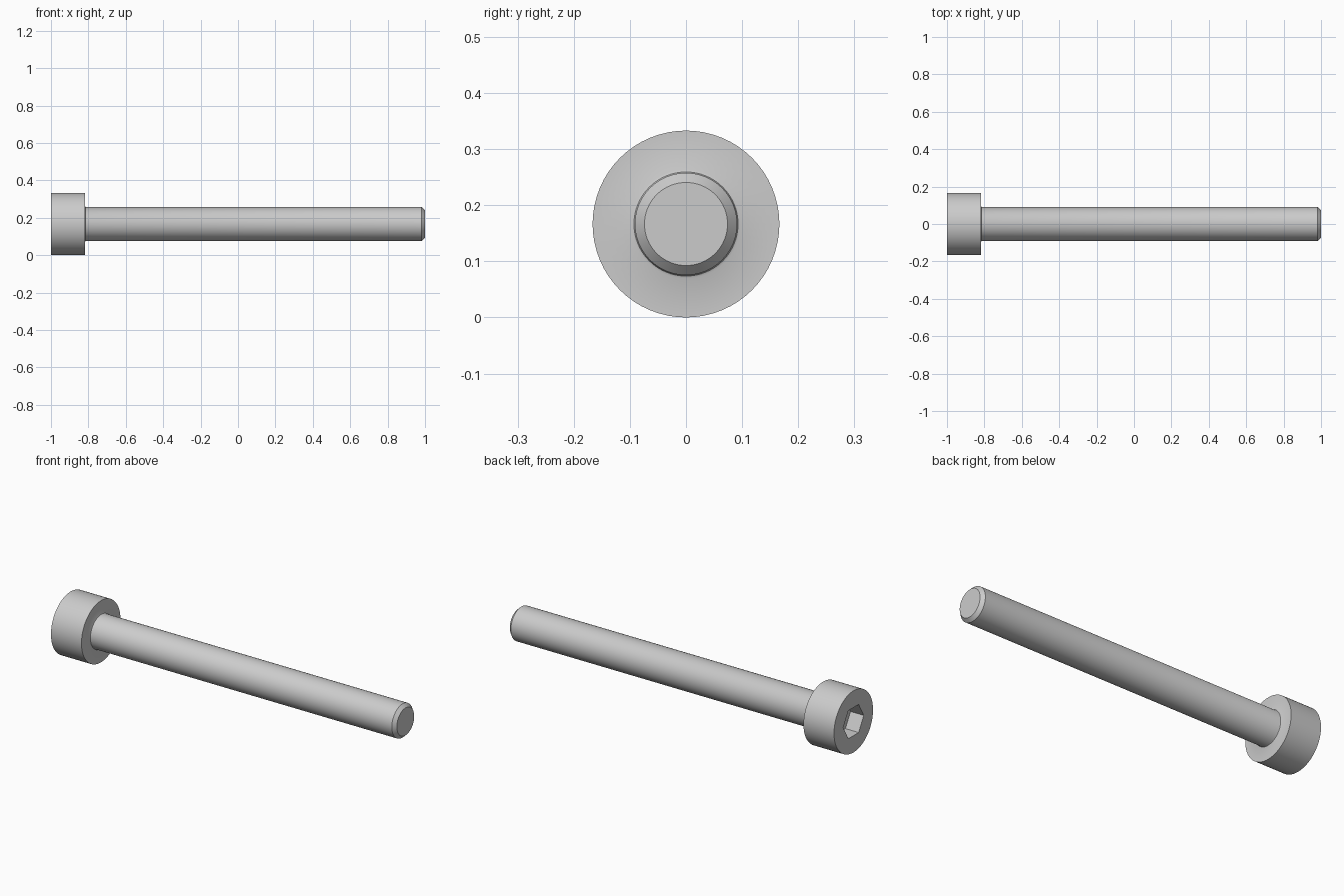
import bpy
import bmesh
from math import pi, radians
from mathutils import Matrix, Vector

if "Cube" in bpy.data.objects:
    bpy.data.objects.remove(bpy.data.objects["Cube"], do_unlink=True)

HEAD_R, SHANK_R, TIP_R = 0.1665, 0.091, 0.074
HEAD_X, CHAMFER_X = -0.818, 0.982
FILLET = 0.006
SOCKET_R, SOCKET_DEPTH = 0.0875, 0.079
SEGMENTS = 64

steel = bpy.data.materials.new("steel grey")
steel.use_nodes = True
colour = (0.6, 0.6, 0.6, 1)
steel.diffuse_color = colour
steel.node_tree.nodes["Principled BSDF"].inputs["Base Color"].default_value = colour


def add_object(name, bm):
    bmesh.ops.recalc_face_normals(bm, faces=bm.faces)
    mesh = bpy.data.meshes.new(name)
    bm.to_mesh(mesh)
    bm.free()
    mesh.materials.append(steel)
    obj = bpy.data.objects.new(name, mesh)
    obj.location.z = HEAD_R
    bpy.context.collection.objects.link(obj)
    return obj


# Bolt body: head, underhead fillet, shank and chamfered tip, turned about x
profile = [(-1, 0), (-1, HEAD_R), (HEAD_X, HEAD_R), (HEAD_X, SHANK_R + FILLET),
           (HEAD_X + FILLET * 0.3, SHANK_R + FILLET * 0.3),
           (HEAD_X + FILLET, SHANK_R), (CHAMFER_X, SHANK_R), (1, TIP_R), (1, 0)]
bm = bmesh.new()
verts = [bm.verts.new((x, 0, r)) for x, r in profile]
edges = [bm.edges.new(pair) for pair in zip(verts, verts[1:])]
bmesh.ops.spin(bm, geom=verts + edges, cent=(0, 0, 0), axis=(1, 0, 0),
               angle=2 * pi, steps=SEGMENTS)
bmesh.ops.remove_doubles(bm, verts=bm.verts, dist=0.0001)
# Merge the fans on both ends into single flat caps
bmesh.ops.dissolve_verts(bm, verts=[v for v in bm.verts if v.co.yz.length < 0.001])
bolt = add_object("socket_head_bolt", bm)

# Hexagonal socket, with corners at the sides and flats above and below
bm = bmesh.new()
bmesh.ops.create_cone(bm, cap_ends=True, segments=6, radius1=SOCKET_R,
                      radius2=SOCKET_R, depth=2 * SOCKET_DEPTH)
bmesh.ops.rotate(bm, verts=bm.verts, matrix=Matrix.Rotation(pi / 2, 3, "Y"))
corner = max(bm.verts, key=lambda v: v.co.z).co
if corner.z > SOCKET_R * 0.95:
    bmesh.ops.rotate(bm, verts=bm.verts, matrix=Matrix.Rotation(pi / 6, 3, "X"))
bmesh.ops.translate(bm, verts=bm.verts, vec=Vector((-1, 0, 0)))
cutter = add_object("hex_socket_cutter", bm)
cutter.hide_render = True
cutter.hide_set(True)

cut = bolt.modifiers.new("hex_socket", "BOOLEAN")
cut.operation = "DIFFERENCE"
cut.solver = "EXACT"
cut.object = cutter

# Apply the cut, then smooth the round sides and keep the edges sharp
bpy.ops.object.select_all(action="DESELECT")
bolt.select_set(True)
bpy.context.view_layer.objects.active = bolt
bpy.ops.object.modifier_apply(modifier=cut.name)
bpy.data.objects.remove(cutter, do_unlink=True)
bpy.ops.object.shade_smooth_by_angle(angle=radians(30))
